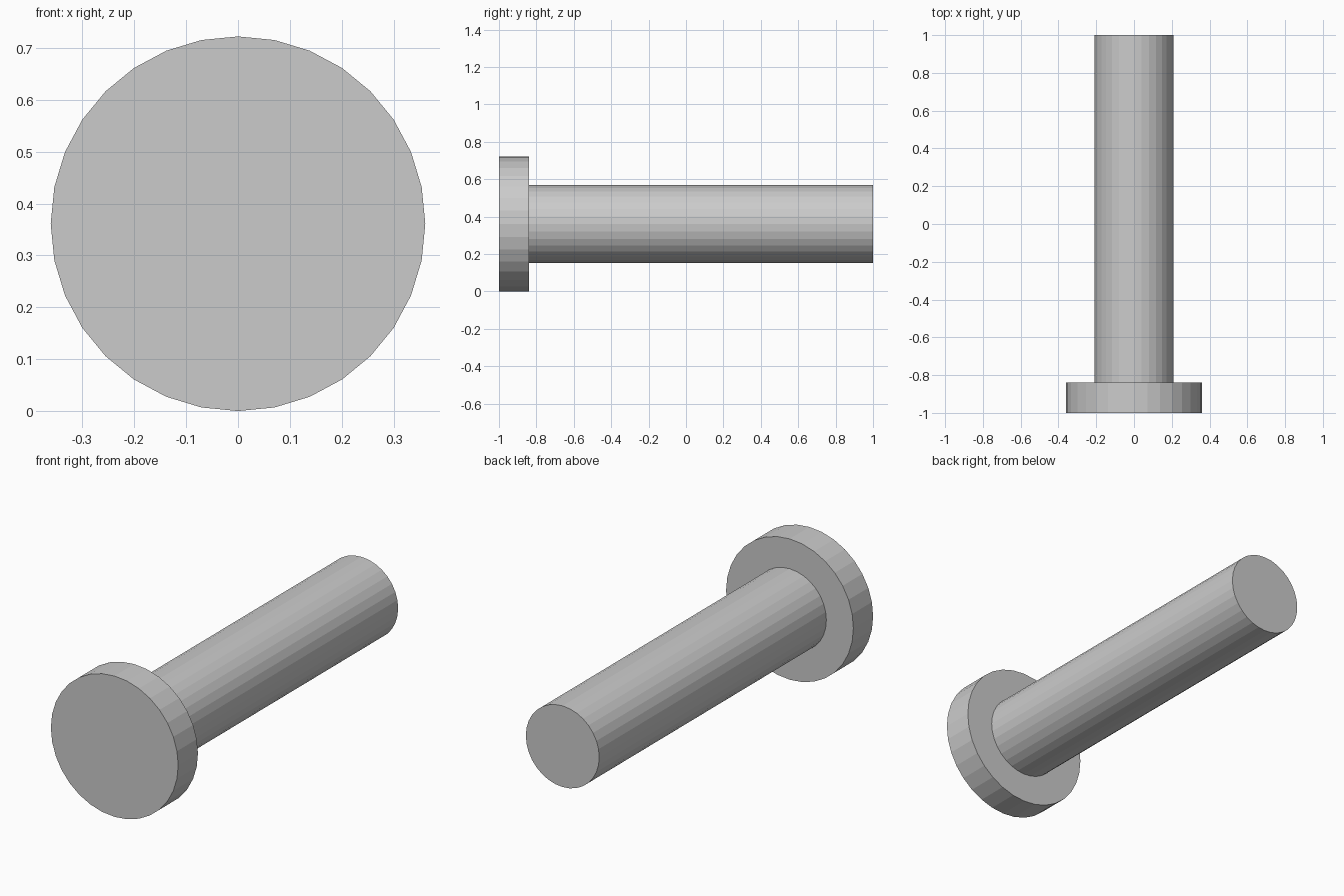
import bpy, bmesh
from math import sin, cos, tau

if "Cube" in bpy.data.objects:
    bpy.data.objects.remove(bpy.data.objects["Cube"])

SIDES = 32
CENTRE_Z = 0.361

# Half profile of the pin: (radius, y) from head face to shaft end
profile = [(0.361, -1.0), (0.361, -0.84), (0.208, -0.84), (0.208, 1.0)]

bm = bmesh.new()
rings = []
for r, y in profile:
    rings.append([bm.verts.new((r * sin(tau * i / SIDES), y,
                                CENTRE_Z + r * cos(tau * i / SIDES)))
                  for i in range(SIDES)])

# Side walls and shoulder
for a, b in zip(rings, rings[1:]):
    for i in range(SIDES):
        j = (i + 1) % SIDES
        bm.faces.new((a[i], a[j], b[j], b[i]))

# End caps
bm.faces.new(rings[0])
bm.faces.new(rings[-1])
bmesh.ops.recalc_face_normals(bm, faces=bm.faces)

mesh = bpy.data.meshes.new("headed_pin")
bm.to_mesh(mesh)
bm.free()
pin = bpy.data.objects.new("headed_pin", mesh)
bpy.context.collection.objects.link(pin)
